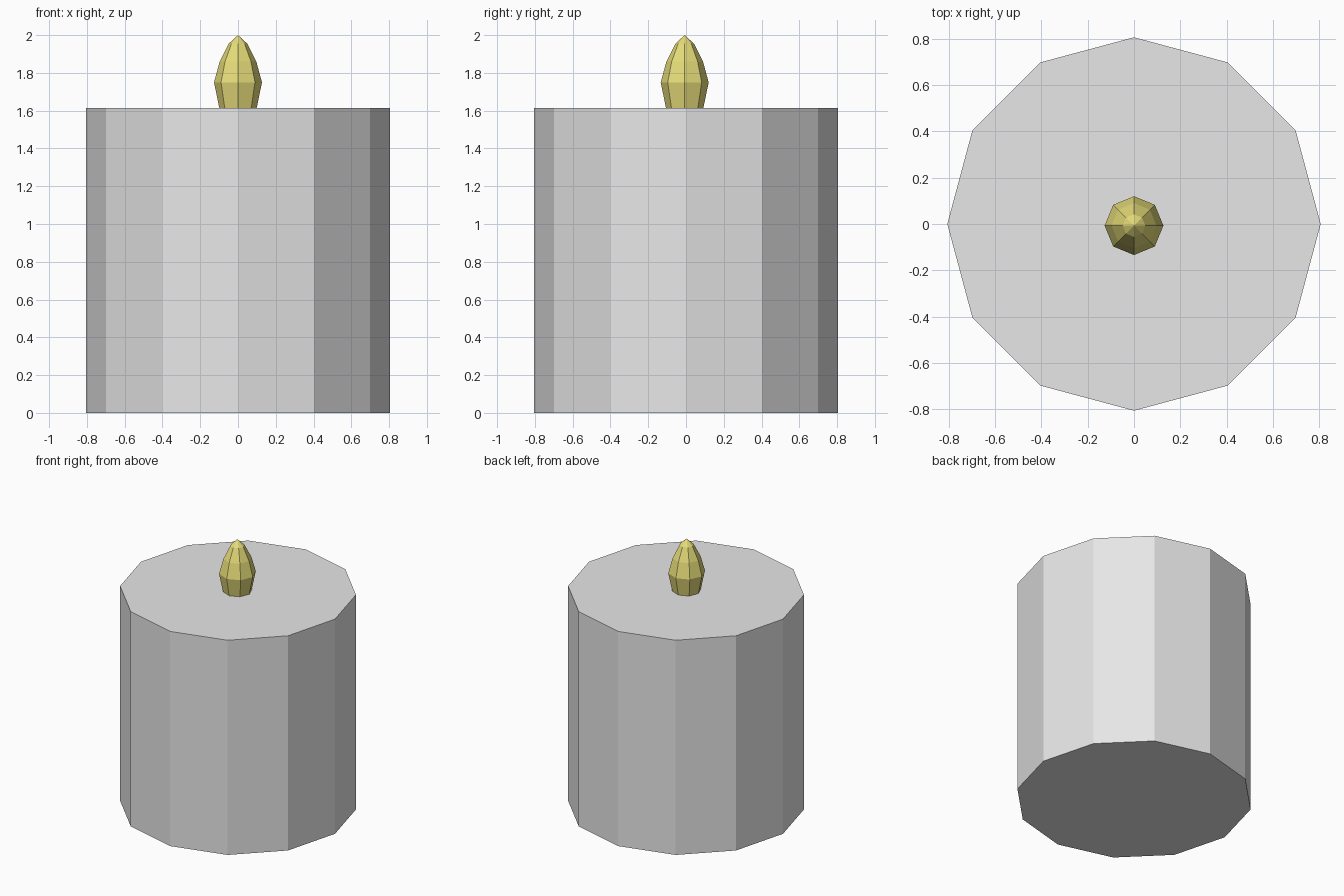
import bpy, bmesh, math

if "Cube" in bpy.data.objects:
    bpy.data.objects.remove(bpy.data.objects["Cube"])


def material(name, color):
    m = bpy.data.materials.new(name)
    m.diffuse_color = (*color, 1)
    m.use_nodes = True
    m.node_tree.nodes["Principled BSDF"].inputs["Base Color"].default_value = m.diffuse_color
    return m


def lathe(name, profile, sides, mat, center=(0, 0)):
    """Flat-shaded turned solid from (radius, z) points; radius 0 makes a tip."""
    bm = bmesh.new()
    rings = []
    for r, z in profile:
        n = sides if r > 0 else 1
        rings.append([bm.verts.new((center[0] + r * math.cos(math.tau * i / sides),
                                    center[1] + r * math.sin(math.tau * i / sides), z))
                      for i in range(n)])
    for a, b in zip(rings, rings[1:]):
        for i in range(sides):
            j = (i + 1) % sides
            if len(b) == 1:
                bm.faces.new((a[i], a[j], b[0]))
            else:
                bm.faces.new((a[i], a[j], b[j], b[i]))
    bm.faces.new(rings[0][::-1])
    if len(rings[-1]) > 1:
        bm.faces.new(rings[-1])
    bmesh.ops.recalc_face_normals(bm, faces=bm.faces)
    mesh = bpy.data.meshes.new(name)
    bm.to_mesh(mesh)
    bm.free()
    mesh.materials.append(mat)
    obj = bpy.data.objects.new(name, mesh)
    bpy.context.collection.objects.link(obj)
    return obj


# Twelve-sided wax body
wax = material("wax_grey", (0.8, 0.8, 0.8))
lathe("candle_body", [(0.806, 0), (0.806, 1.613)], 12, wax)

# Eight-sided teardrop flame, its foot just sunk into the wax
yellow = material("flame_yellow", (0.78, 0.71, 0.19))
lathe("flame", [(0.096, 1.6), (0.127, 1.75), (0.097, 1.86), (0.049, 1.955), (0, 2.0)],
      8, yellow, (0, -0.007))
